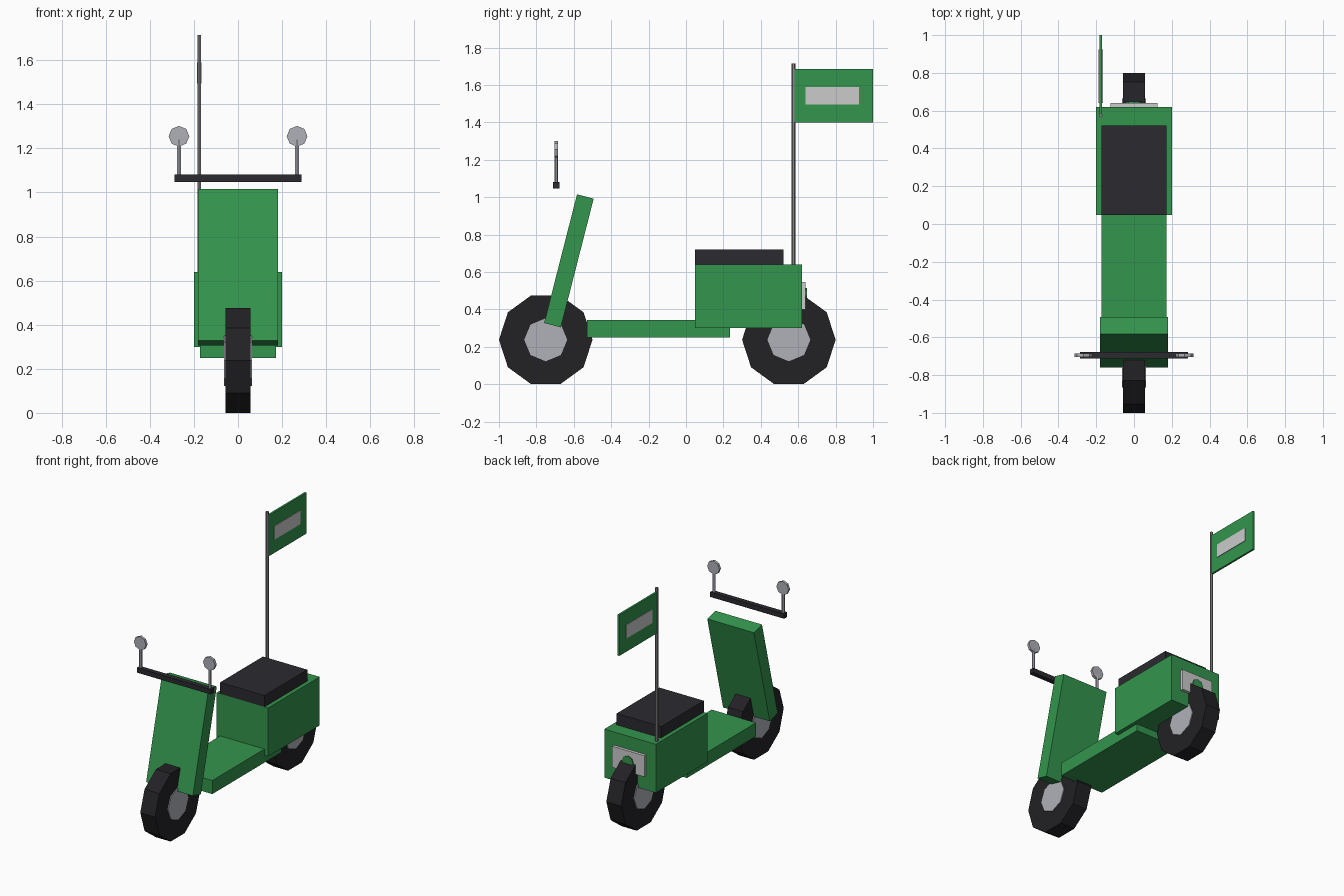
import bpy
from math import pi

if "Cube" in bpy.data.objects:
    bpy.data.objects.remove(bpy.data.objects["Cube"])


def material(name, rgb):
    m = bpy.data.materials.new(name)
    m.diffuse_color = (*rgb, 1)
    m.use_nodes = True
    m.node_tree.nodes["Principled BSDF"].inputs["Base Color"].default_value = m.diffuse_color
    return m


GREEN = material("green_paint", (0.033, 0.30, 0.075))
BLACK = material("black_vinyl", (0.024, 0.024, 0.03))
RUBBER = material("rubber", (0.016, 0.015, 0.018))
METAL = material("metal", (0.43, 0.44, 0.48))
STEEL = material("dark_steel", (0.25, 0.25, 0.26))
WHITE = material("white", (0.68, 0.68, 0.66))


def finish(name, mat):
    ob = bpy.context.object
    ob.name = name
    ob.data.materials.append(mat)
    return ob


def box(name, mat, x, y, z):
    """Box from (min, max) ranges."""
    r = (x, y, z)
    bpy.ops.mesh.primitive_cube_add(size=1, location=[(a + b) / 2 for a, b in r])
    ob = finish(name, mat)
    ob.scale = [b - a for a, b in r]
    return ob


def cyl(name, mat, loc, radius, depth, sides, axis="Z"):
    rot = {"X": (0, pi / 2, 0), "Y": (pi / 2, 0, 0), "Z": (0, 0, 0)}[axis]
    bpy.ops.mesh.primitive_cylinder_add(vertices=sides, radius=radius, depth=depth,
                                        location=loc, rotation=rot)
    return finish(name, mat)


# Wheels: ten-sided tyres with eight-sided hubs
for end, y in (("front", -0.75), ("rear", 0.55)):
    cyl(end + "_tyre", RUBBER, (0, y, 0.238), 0.25, 0.115, 10, "X")
    cyl(end + "_hub", METAL, (0, y, 0.238), 0.115, 0.127, 8, "X")

# Body: footboard, rear box, seat
box("footboard", GREEN, (-0.172, 0.172), (-0.53, 0.235), (0.25, 0.345))
box("rear_body", GREEN, (-0.2, 0.2), (0.048, 0.619), (0.30, 0.64))
box("seat", BLACK, (-0.172, 0.172), (0.048, 0.522), (0.64, 0.72))

# Leaning leg shield
shield = box("leg_shield", GREEN, (-0.181, 0.181), (-0.672, -0.58), (0.305, 1.015))
shield.rotation_euler.x = -0.25

# Handlebar with a mirror on each side
box("handlebar", BLACK, (-0.287, 0.287), (-0.711, -0.677), (1.048, 1.082))
for side, s in (("left", -1), ("right", 1)):
    cyl(side + "_mirror_stem", METAL, (s * 0.268, -0.694, 1.155), 0.01, 0.17, 6)
    cyl(side + "_mirror", METAL, (s * 0.268, -0.694, 1.255), 0.047, 0.018, 8, "Y")

# Rear plate with a round lamp
box("rear_plate", WHITE, (-0.125, 0.125), (0.617, 0.64), (0.40, 0.548))
cyl("rear_lamp", GREEN, (0, 0.637, 0.472), 0.043, 0.022, 8, "Y")

# Flag on a pole, with a pale panel showing on both faces
cyl("flag_pole", STEEL, (-0.176, 0.575, 1.175), 0.01, 1.08, 6)
box("flag", GREEN, (-0.183, -0.169), (0.578, 1.0), (1.40, 1.687))
box("flag_panel", WHITE, (-0.187, -0.165), (0.64, 0.925), (1.495, 1.59))
